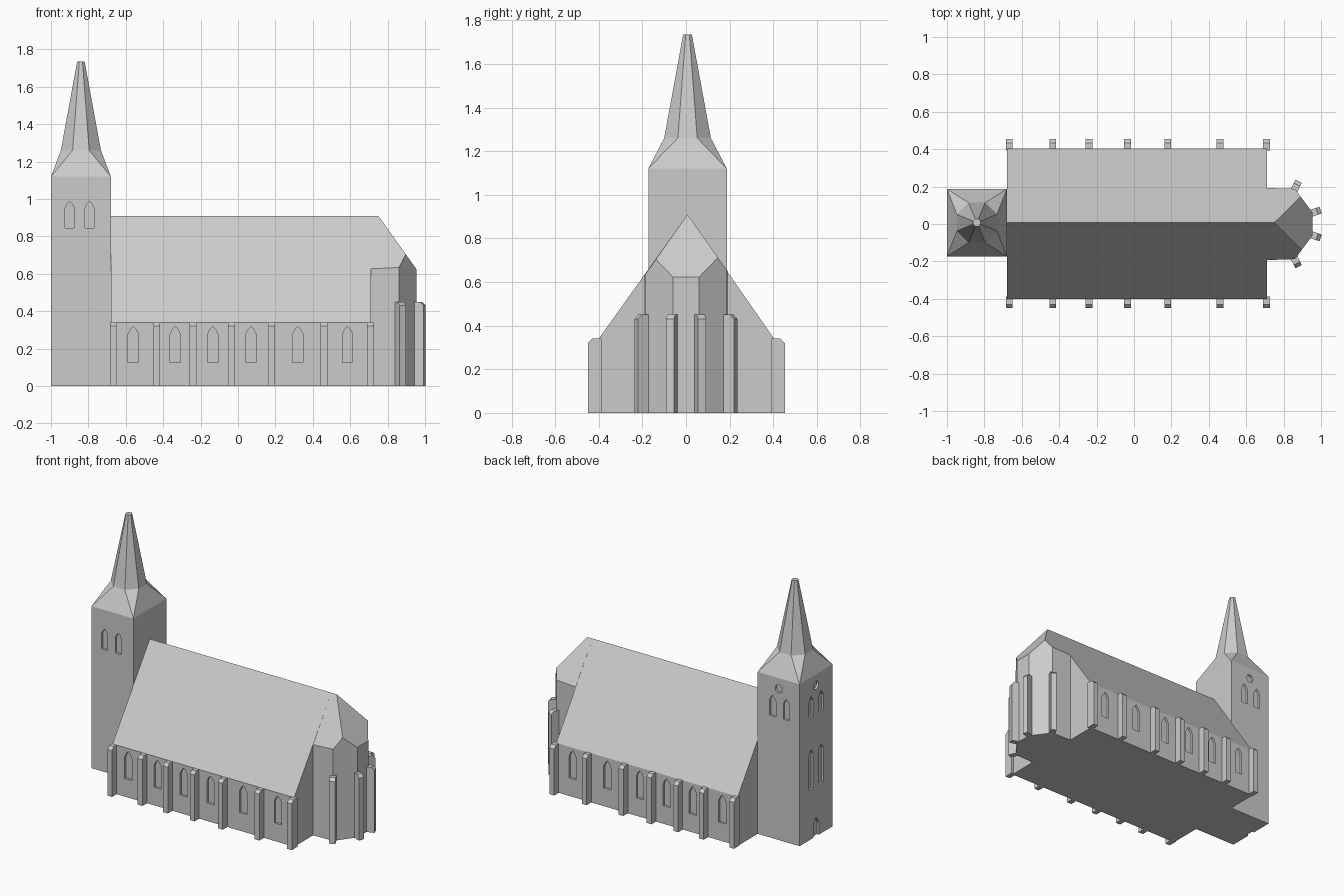
import bpy, bmesh, math
from mathutils import Vector

if "Cube" in bpy.data.objects:
    bpy.data.objects.remove(bpy.data.objects["Cube"])

stone = bpy.data.materials.new("light_grey_stone")
stone.diffuse_color = (0.6, 0.6, 0.6, 1)
stone.use_nodes = True
stone.node_tree.nodes["Principled BSDF"].inputs["Base Color"].default_value = stone.diffuse_color

UP = Vector((0, 0, 1))
YC = 0.007                      # ridge and tower axis
EAVE, RIDGE, HALF = 0.34, 0.91, 0.402
TX, TY, TOP = 0.16, 0.18, 1.12  # tower half sizes and height
TC = Vector((-0.84, YC, 0))     # tower centre


def finish(bm, name):
    bmesh.ops.recalc_face_normals(bm, faces=bm.faces[:])
    me = bpy.data.meshes.new(name)
    bm.to_mesh(me)
    bm.free()
    me.materials.append(stone)
    ob = bpy.data.objects.new(name, me)
    bpy.context.collection.objects.link(ob)
    return ob


def prism(bm, pts, origin, u, v, n, d0, d1):
    """Extrude the outline pts (in u, v) along n from d0 to d1."""
    o, u, v, n = Vector(origin), Vector(u), Vector(v), Vector(n)
    a, b = [[bm.verts.new(o + u * p + v * q + n * d) for p, q in pts] for d in (d0, d1)]
    bm.faces.new(a)
    bm.faces.new(b)
    for i in range(len(pts)):
        j = (i + 1) % len(pts)
        bm.faces.new((a[i], a[j], b[j], b[i]))


def arch(w, z0, z1):
    """Pointed window outline."""
    h, r = w / 2, w * 0.75
    return [(-h, z0), (h, z0), (h, z1 - r), (h * 0.5, z1 - r * 0.35), (0, z1),
            (-h * 0.5, z1 - r * 0.35), (-h, z1 - r)]


def circle(r, z):
    return [(r * math.cos(k * math.pi / 6), z + r * math.sin(k * math.pi / 6)) for k in range(12)]


def recess(ob, bm):
    """Cut the outlines in bm out of ob."""
    cutter = finish(bm, "window_cutter")
    cutter.hide_render = True
    mod = ob.modifiers.new("windows", "BOOLEAN")
    mod.operation, mod.solver, mod.object = "DIFFERENCE", "EXACT", cutter
    dg = bpy.context.evaluated_depsgraph_get()
    me = bpy.data.meshes.new_from_object(ob.evaluated_get(dg))
    ob.modifiers.clear()
    ob.data = me
    bpy.data.objects.remove(cutter)


def hull(name, pts):
    bm = bmesh.new()
    for p in pts:
        bm.verts.new(p)
    bmesh.ops.convex_hull(bm, input=bm.verts[:])
    bmesh.ops.dissolve_limit(bm, angle_limit=0.01, verts=bm.verts[:], edges=bm.edges[:])
    return finish(bm, name)


def octagon(apothem, z):
    r = apothem / math.cos(math.pi / 8)
    return [TC + Vector((r * math.cos(a), r * math.sin(a), z))
            for a in ((k + 0.5) * math.pi / 4 for k in range(8))]


def buttress(bm, origin, angle, out, top, w):
    n = Vector((math.cos(angle), math.sin(angle), 0))
    prof = [(-0.012, 0), (out, 0), (out, top - 0.02), (out - 0.02, top), (-0.012, top)]
    prism(bm, prof, origin, n, UP, n.cross(UP), -w / 2, w / 2)


# Nave with its steep roof
bm = bmesh.new()
prism(bm, [(-HALF, 0), (HALF, 0), (HALF, EAVE), (0, RIDGE), (-HALF, EAVE)],
      (0, YC - 0.005, 0), (0, 1, 0), UP, (1, 0, 0), -0.68, 0.71)
for v in bm.verts:
    if v.co.z > 0.9:
        v.co.y = YC
nave = finish(bm, "nave")

# Recessed windows along both nave walls
bm = bmesh.new()
for s in (-1, 1):
    for x in (-0.56, -0.335, -0.135, 0.07, 0.32, 0.585):
        prism(bm, arch(0.055, 0.125, 0.318), (x, YC - 0.005 + s * HALF, 0),
              (1, 0, 0), UP, (0, s, 0), -0.015, 0.03)
recess(nave, bm)

# Nave buttresses
bm = bmesh.new()
for s in (-1, 1):
    for x in (-0.667, -0.435, -0.24, -0.035, 0.18, 0.46, 0.709):
        buttress(bm, (x, YC - 0.005 + s * HALF, 0), s * math.pi / 2, 0.05, 0.34, 0.036)
finish(bm, "nave_buttresses")

# Choir: polygonal walls trimmed by the three roof planes
corners = [(0.86, 0.188), (0.955, 0.06)]
plan = [(0.71, 0.193)] + corners
plan += [(x, -y) for x, y in reversed(plan)]
bm = bmesh.new()
prism(bm, plan, (0, 0, 0), (1, 0, 0), (0, 1, 0), UP, 0, 1)
slope = (RIDGE - EAVE) / HALF
for co, no in (((0.75, YC, RIDGE), (0, slope, 1)), ((0.75, YC, RIDGE), (0, -slope, 1)),
               ((0.75, YC, RIDGE), (1.4, 0, 1))):
    res = bmesh.ops.bisect_plane(bm, geom=bm.verts[:] + bm.edges[:] + bm.faces[:],
                                 plane_co=co, plane_no=no, clear_outer=True)
    cut = [e for e in res["geom_cut"] if isinstance(e, bmesh.types.BMEdge)]
    bmesh.ops.contextual_create(bm, geom=cut)
finish(bm, "choir")

# Choir buttresses, set radially on the corners
bm = bmesh.new()
for (x, y), a in zip(corners, (63, 18)):
    for s in (-1, 1):
        buttress(bm, (x, s * y, 0), s * math.radians(a), 0.045, 0.45, 0.038)
finish(bm, "choir_buttresses")

# Tower
bm = bmesh.new()
prism(bm, [(-TX, -TY), (TX, -TY), (TX, TY), (-TX, TY)], TC, (1, 0, 0), (0, 1, 0), UP, 0, TOP)
tower = finish(bm, "tower")

# Tower openings
bm = bmesh.new()
for s in (-1, 1):
    o = TC + Vector((0, s * TY, 0))
    for x in (-0.06, 0.046):
        prism(bm, arch(0.048, 0.845, 0.988), o + Vector((x, 0, 0)), (1, 0, 0), UP, (0, s, 0), -0.015, 0.03)
prism(bm, circle(0.028, 1.045), TC + Vector((0, TY, 0)), (1, 0, 0), UP, (0, 1, 0), -0.015, 0.03)
west = TC + Vector((-TX, 0, 0))
shapes = [(0, circle(0.028, 1.045)), (0, arch(0.06, -0.02, 0.13))]
for y in (-0.055, 0.055):
    shapes += [(y, arch(0.048, 0.845, 0.988)), (y, arch(0.048, 0.345, 0.62))]
for y, shape in shapes:
    prism(bm, shape, west + Vector((0, y, 0)), (0, 1, 0), UP, (-1, 0, 0), -0.015, 0.03)
recess(tower, bm)

# Spire: square flared to an octagon, then a slender octagonal cone
base = [TC + Vector((sx * TX, sy * TY, TOP)) for sx in (-1, 1) for sy in (-1, 1)]
hull("spire_base", base + octagon(0.107, 1.26))
hull("spire", octagon(0.107, 1.26) + octagon(0.02, 1.735))
